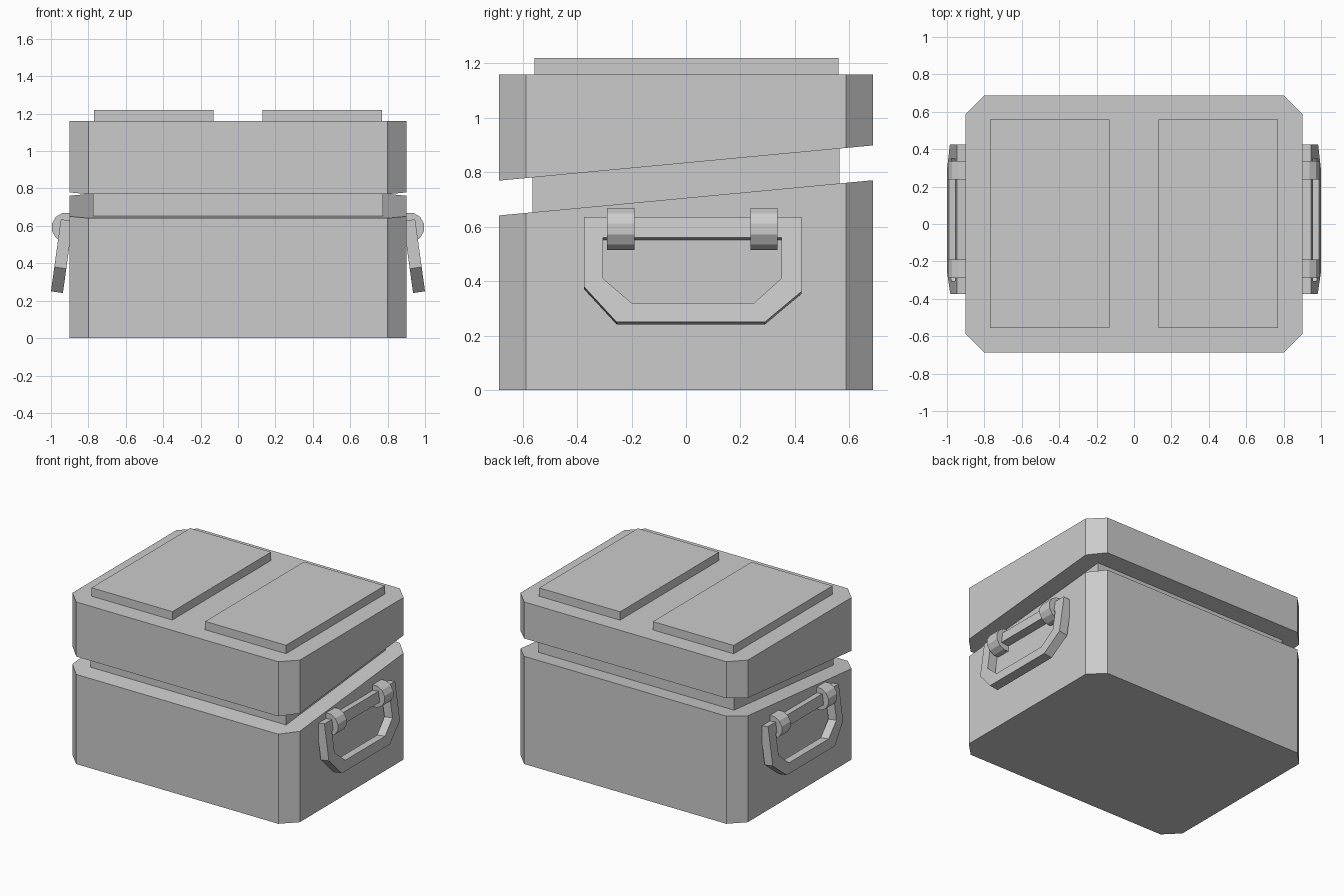
import bpy, math

if "Cube" in bpy.data.objects:
    bpy.data.objects.remove(bpy.data.objects["Cube"])


def make(name, verts, faces):
    me = bpy.data.meshes.new(name)
    me.from_pydata(verts, [], faces)
    me.update()
    ob = bpy.data.objects.new(name, me)
    bpy.context.collection.objects.link(ob)
    return ob


def prism(name, outline, bottom, top):
    """Vertical prism; bottom and top heights are functions of y."""
    n = len(outline)
    verts = [(x, y, bottom(y)) for x, y in outline] + [(x, y, top(y)) for x, y in outline]
    faces = [tuple(reversed(range(n))), tuple(range(n, 2 * n))]
    faces += [(i, (i + 1) % n, (i + 1) % n + n, i + n) for i in range(n)]
    return make(name, verts, faces)


def rect(x0, x1, y0, y1):
    return [(x0, y0), (x1, y0), (x1, y1), (x0, y1)]


def flat(z):
    return lambda y: z


def slope(z):
    return lambda y: z + y * 0.13 / 1.38


def mirror_x(ob):
    ob.modifiers.new("mirror", 'MIRROR').use_axis[0] = True


# chest body, recessed neck and lid, split by a sloping gap
X, Y, C = 0.9, 0.687, 0.1
octagon = [(-X + C, -Y), (X - C, -Y), (X, -Y + C), (X, Y - C),
           (X - C, Y), (-X + C, Y), (-X, Y - C), (-X, -Y + C)]
prism("chest_base", octagon, flat(0), slope(0.706))
prism("neck", rect(-0.775, 0.775, -0.563, 0.563), slope(0.69), slope(0.85))
prism("chest_lid", octagon, slope(0.834), flat(1.16))

# raised pads on the lid
pad = prism("lid_pad", rect(0.13, 0.77, -0.557, 0.56), flat(1.15), flat(1.22))
mirror_x(pad)

# tilted carrying handle: a six-sided ring, outlines given as (y, z)
outer = [(-0.375, 0.635), (-0.375, 0.38), (-0.255, 0.25),
         (0.29, 0.25), (0.425, 0.363), (0.425, 0.635)]
inner = [(-0.305, 0.56), (-0.305, 0.41), (-0.2, 0.32),
         (0.25, 0.32), (0.35, 0.41), (0.35, 0.56)]
verts = []
for dx, dz in ((0, 0), (-0.064, -0.009)):
    for y, z in outer + inner:
        verts.append((1.0 - (z - 0.25) * 0.138 + dx, y, z + dz))
faces = []
for i in range(6):
    j = (i + 1) % 6
    faces += [(i, j, j + 6, i + 6), (i + 12, i + 18, j + 18, j + 12),
              (i, i + 12, j + 12, j), (i + 6, j + 6, j + 18, i + 18)]
mirror_x(make("handle", verts, faces))

# rounded clips holding the handle bar
N, R = 12, 0.08
for name, y0, y1 in (("front_clip", -0.29, -0.19), ("rear_clip", 0.237, 0.337)):
    ring = [(0.917 + R * math.cos(2 * math.pi * (k + 0.5) / N),
             0.592 + R * math.sin(2 * math.pi * (k + 0.5) / N)) for k in range(N)]
    verts = [(x, y, z) for y in (y0, y1) for x, z in ring]
    faces = [tuple(range(N)), tuple(reversed(range(N, 2 * N)))]
    faces += [(k, k + N, (k + 1) % N + N, (k + 1) % N) for k in range(N)]
    mirror_x(make(name, verts, faces))
